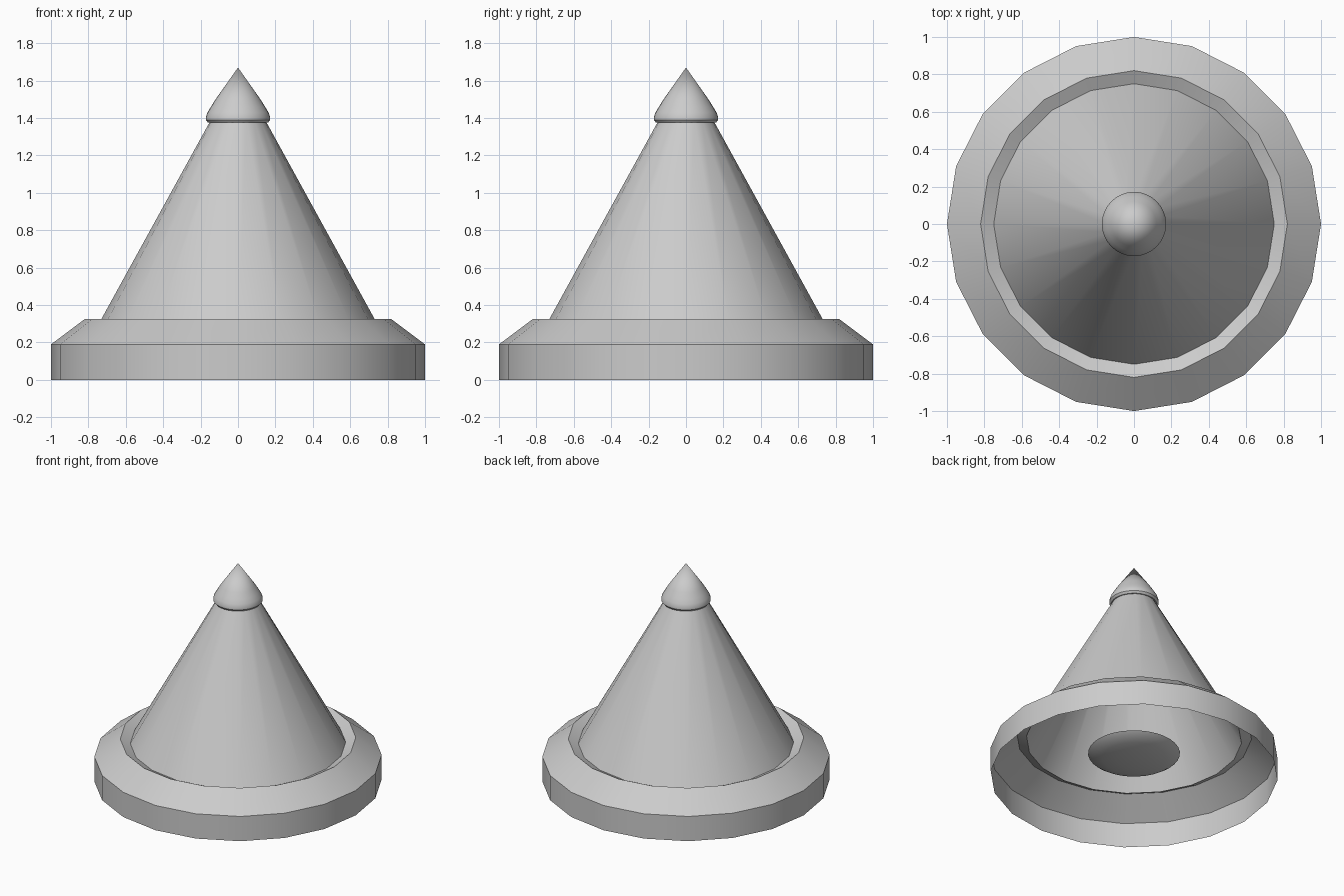
import bpy, bmesh, math

if "Cube" in bpy.data.objects:
    bpy.data.objects.remove(bpy.data.objects["Cube"])


def lathe(name, profile, sides, angle=30):
    """Revolve a list of (radius, height) points around the z axis."""
    bm = bmesh.new()
    rings = []
    for r, z in profile:
        if r == 0:
            rings.append([bm.verts.new((0, 0, z))] * sides)
        else:
            rings.append([bm.verts.new((r * math.cos(2 * math.pi * i / sides),
                                        r * math.sin(2 * math.pi * i / sides), z))
                          for i in range(sides)])
    for a, b in zip(rings, rings[1:]):
        for i in range(sides):
            j = (i + 1) % sides
            bm.faces.new(list(dict.fromkeys((a[i], a[j], b[j], b[i]))))
    mesh = bpy.data.meshes.new(name)
    bm.to_mesh(mesh)
    bm.free()
    obj = bpy.data.objects.new(name, mesh)
    bpy.context.collection.objects.link(obj)
    bpy.ops.object.select_all(action='DESELECT')
    obj.select_set(True)
    bpy.context.view_layer.objects.active = obj
    bpy.ops.object.shade_smooth_by_angle(angle=math.radians(angle))
    return obj


# open shell: base rim, sloped shoulder, inward groove and tall cone
lathe("cone_shell", [(1, 0), (1, 0.19), (0.82, 0.325), (0.75, 0.29), (0.145, 1.39)], 20)

# pointed knob on the tip
lathe("tip_knob", [(0, 1.375), (0.16, 1.375), (0.172, 1.39), (0.172, 1.405), (0.163, 1.43),
                   (0.145, 1.46), (0.12, 1.50), (0, 1.67)], 32)

# shallow rounded button inside the hollow
lathe("inner_button", [(0, 0.12), (0.12, 0.125), (0.22, 0.14), (0.29, 0.16), (0.32, 0.18)], 32)
